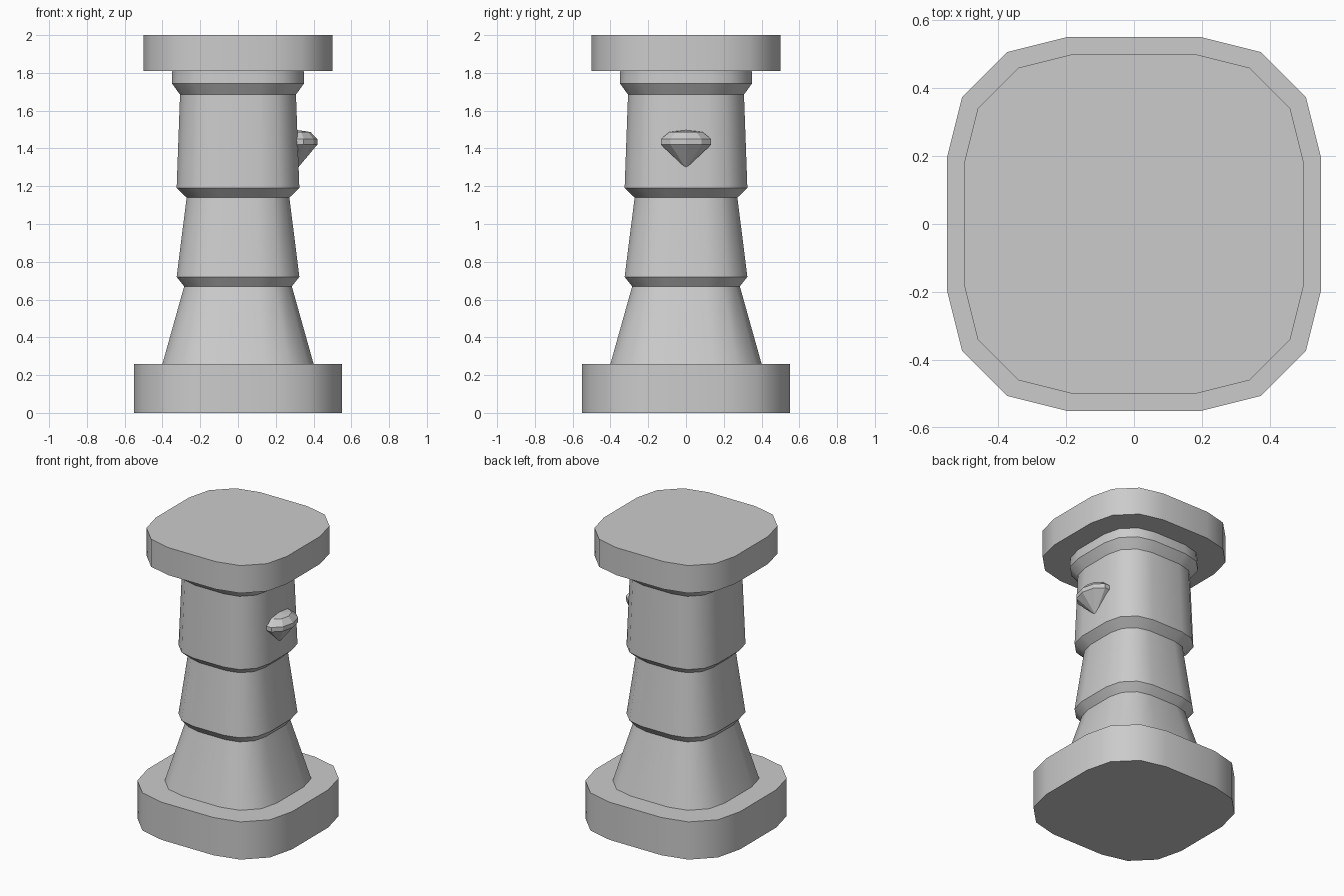
import bpy, bmesh
from math import cos, sin, pi, radians

if "Cube" in bpy.data.objects:
    bpy.data.objects.remove(bpy.data.objects["Cube"])


def rounded_square():
    # Sixteen-sided rounded square with a half-width of 1
    quarter = [(1, -0.36), (1, 0.36), (0.92, 0.68), (0.68, 0.92)]
    pts = []
    for k in range(4):
        c, s = round(cos(k * pi / 2)), round(sin(k * pi / 2))
        pts += [(x * c - y * s, x * s + y * c) for x, y in quarter]
    return pts


def loft(name, section, profile, loc=(0, 0, 0), smooth=None):
    # Stack scaled copies of a section along z; radius 0 closes to a point
    bm = bmesh.new()
    rings = []
    for r, z in profile:
        pts = section if r else [(0, 0)]
        rings.append([bm.verts.new((x * r, y * r, z)) for x, y in pts])
    n = len(section)
    for a, b in zip(rings, rings[1:]):
        for i in range(n):
            j = (i + 1) % n
            corners = [a[i % len(a)], a[j % len(a)], b[j % len(b)], b[i % len(b)]]
            bm.faces.new(list(dict.fromkeys(corners)))
    for ring in (rings[0], rings[-1]):
        if len(ring) > 1:
            bm.faces.new(ring)
    bmesh.ops.recalc_face_normals(bm, faces=bm.faces)
    me = bpy.data.meshes.new(name)
    bm.to_mesh(me)
    bm.free()
    ob = bpy.data.objects.new(name, me)
    ob.location = loc
    bpy.context.collection.objects.link(ob)
    if smooth:
        bpy.ops.object.select_all(action='DESELECT')
        ob.select_set(True)
        bpy.context.view_layer.objects.active = ob
        bpy.ops.object.shade_smooth_by_angle(angle=radians(smooth))
    return ob


square = rounded_square()

# Base slab and top slab
loft("base_slab", square, [(0.55, 0), (0.55, 0.26)], smooth=35)
loft("top_slab", square, [(0.5, 1.81), (0.5, 2.0)], smooth=35)

# Tapered shaft with stepped collars
loft("shaft", square, [(0.40, 0.26), (0.285, 0.67), (0.325, 0.72), (0.272, 1.14),
                       (0.325, 1.19), (0.307, 1.685), (0.35, 1.745), (0.348, 1.81)], smooth=35)

# Cut gem set into the right face, narrower in depth than in width
gem_section = [(0.75 * cos(i * pi / 5), sin(i * pi / 5)) for i in range(10)]
loft("gem", gem_section, [(0, 1.295), (0.14, 1.42), (0.14, 1.45), (0.092, 1.487), (0, 1.497)],
     loc=(0.315, 0, 0))
